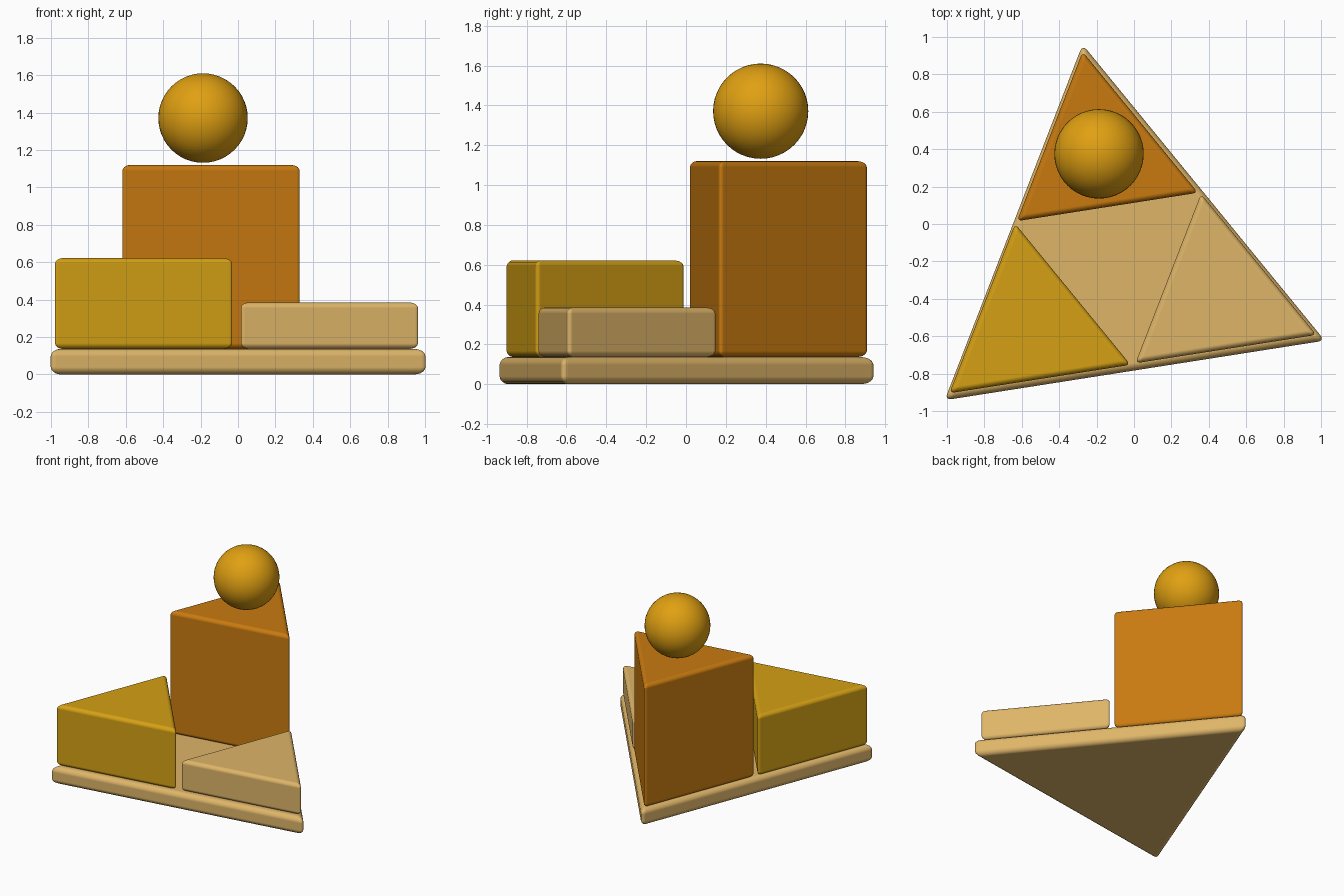
import bpy
import bmesh
from math import cos, sin, radians

cube = bpy.data.objects.get("Cube")
if cube:
    bpy.data.objects.remove(cube, do_unlink=True)


def material(name, rgb):
    mat = bpy.data.materials.new(name)
    mat.use_nodes = True
    color = (*rgb, 1.0)
    mat.diffuse_color = color
    mat.node_tree.nodes["Principled BSDF"].inputs["Base Color"].default_value = color
    return mat


tan = material("pale tan", (0.73, 0.46, 0.14))
orange = material("burnt orange", (0.578, 0.195, 0.005))
gold = material("gold", (0.66, 0.352, 0.007))
amber = material("amber", (0.745, 0.352, 0.006))


def triangle_block(name, center, radius, bottom, top, bevel, mat):
    """Upright triangular prism, turned slightly, with rounded edges."""
    bm = bmesh.new()
    corners = []
    for i in range(3):
        angle = radians(99 + 120 * i)
        corners.append(bm.verts.new((radius * cos(angle), 0.99 * radius * sin(angle), 0)))
    base = bm.faces.new(corners)
    grown = bmesh.ops.extrude_face_region(bm, geom=[base])["geom"]
    bmesh.ops.translate(bm, vec=(0, 0, top - bottom),
                        verts=[g for g in grown if isinstance(g, bmesh.types.BMVert)])
    bmesh.ops.recalc_face_normals(bm, faces=bm.faces)
    mesh = bpy.data.meshes.new(name)
    bm.to_mesh(mesh)
    bm.free()
    mesh.materials.append(mat)
    mesh.shade_smooth()
    obj = bpy.data.objects.new(name, mesh)
    obj.location = (*center, bottom)
    bpy.context.collection.objects.link(obj)
    mod = obj.modifiers.new("rounded edges", "BEVEL")
    mod.width = bevel
    mod.segments = 4
    mod.limit_method = "NONE"
    mod.harden_normals = True
    return obj


# Base slab and the three blocks of different height
FLOOR = 0.137
triangle_block("base_slab", (-0.089, -0.202), 1.188, 0, FLOOR, 0.04, tan)
for name, center, top, mat in (
    ("tall_block", (-0.186, 0.368), 1.12, orange),
    ("medium_block", (-0.547, -0.552), 0.622, gold),
    ("low_block", (0.447, -0.392), 0.385, tan),
):
    triangle_block(name, center, 0.566, FLOOR, top, 0.03, mat)

# Ball floating over the tall block
bpy.ops.mesh.primitive_uv_sphere_add(segments=48, ring_count=24, radius=0.239,
                                     location=(-0.187, 0.375, 1.371))
ball = bpy.context.object
ball.name = "ball"
ball.data.materials.append(amber)
ball.data.shade_smooth()
